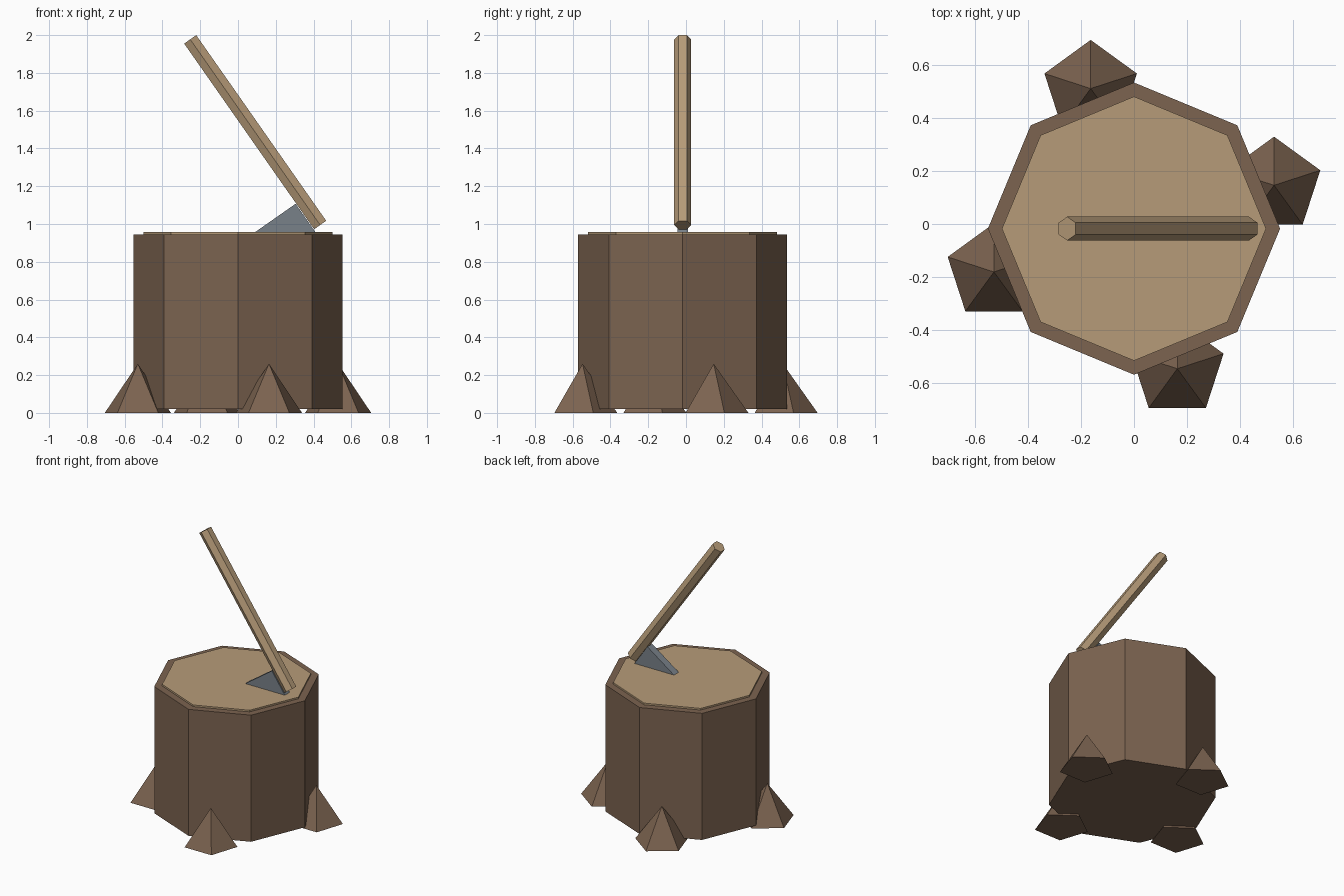
import bpy, math
from mathutils import Vector, Matrix

if "Cube" in bpy.data.objects:
    bpy.data.objects.remove(bpy.data.objects["Cube"])

CY = -0.0175                 # shared axis of the stump in y
TILT = math.radians(35)      # lean of the axe


def material(name, rgb):
    m = bpy.data.materials.new(name)
    m.diffuse_color = (*rgb, 1)
    m.use_nodes = True
    m.node_tree.nodes["Principled BSDF"].inputs["Base Color"].default_value = m.diffuse_color
    return m


bark = material("bark", (0.20, 0.125, 0.08))
wood = material("cut_wood", (0.47, 0.33, 0.19))
steel = material("steel", (0.19, 0.22, 0.25))


def finish(name, mat):
    ob = bpy.context.object
    ob.name = name
    ob.data.materials.append(mat)
    return ob


def prism(name, sides, radius, z0, z1, mat):
    # Vertices start on +y
    bpy.ops.mesh.primitive_cylinder_add(vertices=sides, radius=radius, depth=z1 - z0,
                                        location=(0, CY, (z0 + z1) / 2))
    return finish(name, mat)


# Stump body and the paler cut face on top
prism("stump", 8, 0.553, 0.02, 0.945, bark)
prism("stump_top", 8, 0.50, 0.90, 0.957, wood)

# Four root flares, five-sided cones all facing the same way
for i in range(4):
    a = 0.3 + i * math.pi / 2
    bpy.ops.mesh.primitive_cone_add(
        vertices=5, radius1=0.184, radius2=0, depth=0.26,
        location=(0.555 * math.cos(a), CY + 0.555 * math.sin(a), 0.13))
    finish(f"root_{i + 1}", bark)

# Axe handle, leaning hexagonal rod
bpy.ops.mesh.primitive_cylinder_add(vertices=6, radius=0.045, depth=1.2,
                                    location=(0.091, CY, 1.486), rotation=(0, -TILT, 0))
finish("axe_handle", wood)

# Axe head, a slab square to the handle with its blade sunk in the stump
w, t, h = 0.34, 0.055, 0.22
rot = Matrix.Rotation(-TILT, 3, 'Y')
corner = Vector((0.305, CY, 1.107))
bpy.ops.mesh.primitive_cube_add(size=1, location=corner + rot @ Vector((-w / 2, 0, -h / 2)),
                                rotation=(0, -TILT, 0))
head = finish("axe_head", steel)
head.scale = (w, t, h)
